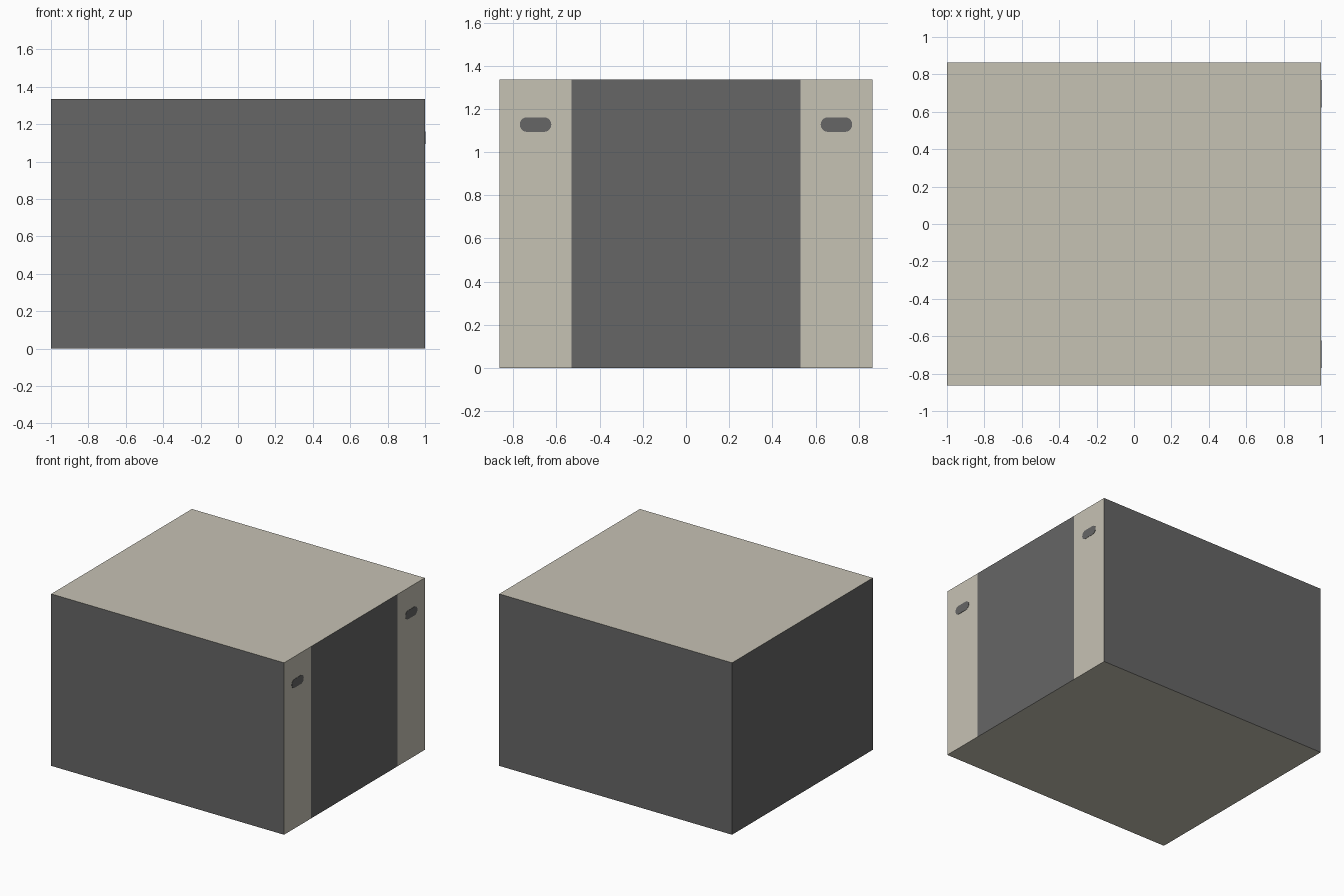
import bpy, bmesh, math
from mathutils import Vector

if "Cube" in bpy.data.objects:
    bpy.data.objects.remove(bpy.data.objects["Cube"])

HX, HY, H = 1.0, 0.863, 1.335      # half width, half depth, height
STRIP_Y = 0.53                     # inner edge of the light strips


def material(name, rgb):
    m = bpy.data.materials.new(name)
    m.diffuse_color = (*rgb, 1)
    m.use_nodes = True
    m.node_tree.nodes["Principled BSDF"].inputs["Base Color"].default_value = m.diffuse_color
    return m


light = material("warm beige", (0.565, 0.539, 0.455))
dark = material("dark grey", (0.133, 0.133, 0.133))


def add_object(name, bm, mats):
    me = bpy.data.meshes.new(name)
    bm.to_mesh(me)
    bm.free()
    for m in mats:
        me.materials.append(m)
    ob = bpy.data.objects.new(name, me)
    bpy.context.collection.objects.link(ob)
    return ob


# Case: one flush box, cut where the right-hand strips begin
bm = bmesh.new()
bmesh.ops.create_cube(bm, size=1)
bmesh.ops.scale(bm, vec=(2 * HX, 2 * HY, H), verts=bm.verts)
bmesh.ops.translate(bm, vec=(0, 0, H / 2), verts=bm.verts)
for y in (-STRIP_Y, STRIP_Y):
    bmesh.ops.bisect_plane(bm, geom=bm.verts[:] + bm.edges[:] + bm.faces[:],
                           plane_co=(0, y, 0), plane_no=(0, 1, 0))
bm.normal_update()
for f in bm.faces:
    c = f.calc_center_median()
    is_lid_or_base = abs(f.normal.z) > 0.5
    is_strip = f.normal.x > 0.5 and abs(c.y) > STRIP_Y
    f.material_index = 0 if is_lid_or_base or is_strip else 1
add_object("case", bm, (light, dark))


# Hand slots: thin rounded plates on the two strips
def slot(name, y0, z0=1.127, half=0.073, r=0.034, n=10):
    bm = bmesh.new()
    ring = []
    for side in (1, -1):
        for i in range(n + 1):
            a = math.pi * i / n - math.pi / 2
            ring.append(bm.verts.new((HX - 0.001,
                                      y0 + side * (half - r + r * math.cos(a)),
                                      z0 + side * r * math.sin(a))))
    face = bm.faces.new(ring)
    out = bmesh.ops.extrude_face_region(bm, geom=[face])
    bmesh.ops.translate(bm, vec=Vector((0.003, 0, 0)),
                        verts=[v for v in out["geom"] if isinstance(v, bmesh.types.BMVert)])
    bmesh.ops.recalc_face_normals(bm, faces=bm.faces)
    add_object(name, bm, (dark,))


slot("front_hand_slot", -0.697)
slot("back_hand_slot", 0.697)
